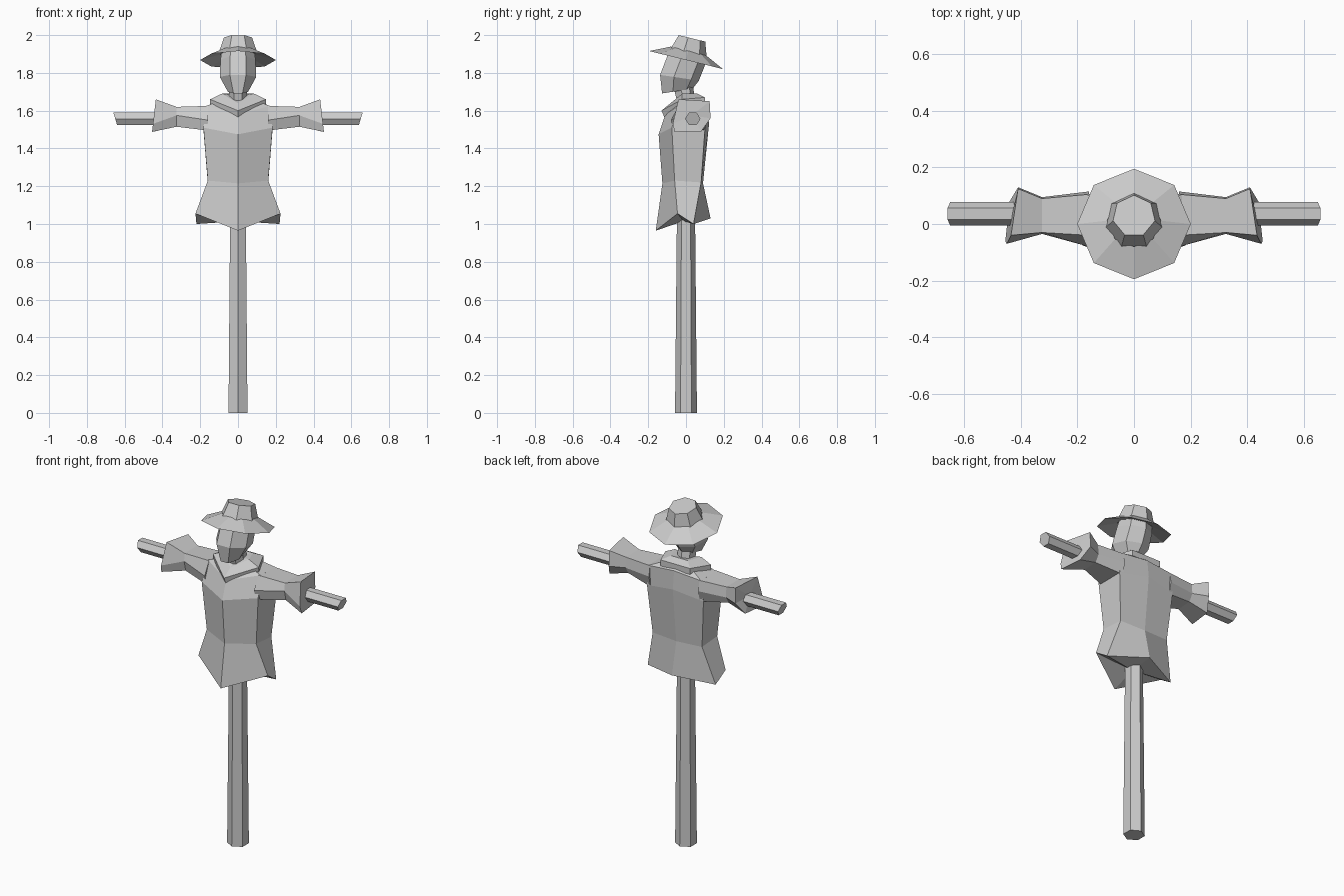
import bpy, bmesh, math
from mathutils import Matrix, Vector

if "Cube" in bpy.data.objects:
    bpy.data.objects.remove(bpy.data.objects["Cube"])


def loft(name, rings, matrix=None, closed=False):
    """Skin a list of equal-length point rings, flat shaded and capped."""
    bm = bmesh.new()
    rows = [[bm.verts.new(p) for p in ring] for ring in rings]
    n = len(rows[0])
    pairs = list(zip(rows, rows[1:])) + ([(rows[-1], rows[0])] if closed else [])
    for a, b in pairs:
        for i in range(n):
            j = (i + 1) % n
            bm.faces.new((a[i], a[j], b[j], b[i]))
    if not closed:
        caps = [bm.faces.new(rows[0][::-1]), bm.faces.new(rows[-1])]
        bmesh.ops.poke(bm, faces=caps)
    if matrix:
        bm.transform(matrix)
    bmesh.ops.recalc_face_normals(bm, faces=bm.faces)
    me = bpy.data.meshes.new(name)
    bm.to_mesh(me)
    bm.free()
    ob = bpy.data.objects.new(name, me)
    bpy.context.collection.objects.link(ob)
    return ob


def ring(n, rx, ry, z, cy=0.0, slope=0.0):
    """Horizontal n-gon with a vertex at the back, optionally tilted along y."""
    pts = []
    for i in range(n):
        a = math.pi / 2 + math.tau * i / n
        y = ry * math.sin(a)
        pts.append((rx * math.cos(a), cy + y, z + slope * y))
    return pts


def six(front, side, back_corner, back):
    """Mirrored six-sided garment section; front and back are (y, z)."""
    (sx, sy, sz), (bx, by, bz) = side, back_corner
    return [(0, *front), (sx, sy, sz), (bx, by, bz),
            (0, *back), (-bx, by, bz), (-sx, sy, sz)]


# Upright post
loft("post", [ring(6, .058, .058, 0), ring(6, .048, .048, 1.05),
              ring(6, .045, .045, 1.6)])

# Cross bar with slanted ends
bar = []
for s in (-1, 1):
    bar.append([])
    for i in range(6):
        a = math.tau * i / 6
        z = .037 * math.sin(a)
        bar[-1].append((s * (.65 + .3 * z), .036 + .041 * math.cos(a), 1.557 + z))
loft("cross_bar", bar)

# Coat body with a zigzag hem
loft("coat", [
    six((-.16, .965), (.225, -.045, 1.055), (.22, .04, 1.0), (.13, 1.03)),
    six((-.125, 1.215), (.16, -.06, 1.23), (.16, .08, 1.22), (.09, 1.215)),
    six((-.145, 1.475), (.183, -.075, 1.51), (.183, .1, 1.50), (.122, 1.53)),
    six((-.11, 1.58), (.17, -.035, 1.625), (.17, .105, 1.62), (.11, 1.635)),
    six((-.05, 1.64), (.07, -.02, 1.66), (.06, .06, 1.665), (.07, 1.665)),
])

# Sleeves: shoulder, elbow and flared cuff
shoulder = [(.16, -.04, 1.625), (.16, .105, 1.62), (.16, .115, 1.56),
            (.16, .1, 1.495), (.16, -.065, 1.495), (.16, -.08, 1.55)]
elbow = [(.325, -.03, 1.62), (.325, .09, 1.62), (.325, .095, 1.56),
         (.325, .07, 1.52), (.325, -.02, 1.515), (.325, -.035, 1.575)]
cuff = [(.435, -.04, 1.66), (.41, .125, 1.65), (.41, .13, 1.56),
        (.44, .08, 1.49), (.455, -.06, 1.488), (.45, -.07, 1.53)]
for s, label in ((1, "right"), (-1, "left")):
    loft("sleeve_" + label,
         [[(s * x, y, z) for x, y, z in r] for r in (shoulder, elbow, cuff)])


# Collar
def collar_ring(front, side, back):
    (sx, sy, sz), (bx, by, bz) = side, back
    return [(0, *front), (sx, sy, sz), (bx, by, bz), (-bx, by, bz), (-sx, sy, sz)]


loft("collar", [
    collar_ring((-.11, 1.555), (.15, -.02, 1.625), (.095, .1, 1.635)),
    collar_ring((-.13, 1.60), (.148, -.02, 1.66), (.095, .1, 1.67)),
    collar_ring((-.07, 1.64), (.085, -.02, 1.69), (.055, .06, 1.69)),
])

# Neck and head
loft("neck", [ring(7, .05, .05, 1.62, .005), ring(7, .05, .055, 1.74, -.02)])
loft("head", [
    ring(7, .055, .085, 1.703, -.05, .15),
    ring(7, .099, .108, 1.775, -.04, -.15),
    ring(7, .095, .105, 1.865, -.005, -.24),
    ring(7, .09, .09, 1.91, .01, -.24),
])

# Tilted hat
tilt = Matrix.Translation((0, 0, 1.868)) @ Matrix.Rotation(-.239, 4, 'X')
loft("hat_brim", [ring(8, .095, .095, .03), ring(8, .201, .201, 0),
                  ring(8, .095, .095, .05)], tilt, closed=True)
loft("hat_crown", [ring(7, .103, .103, .04), ring(7, .076, .076, .119)], tilt)
